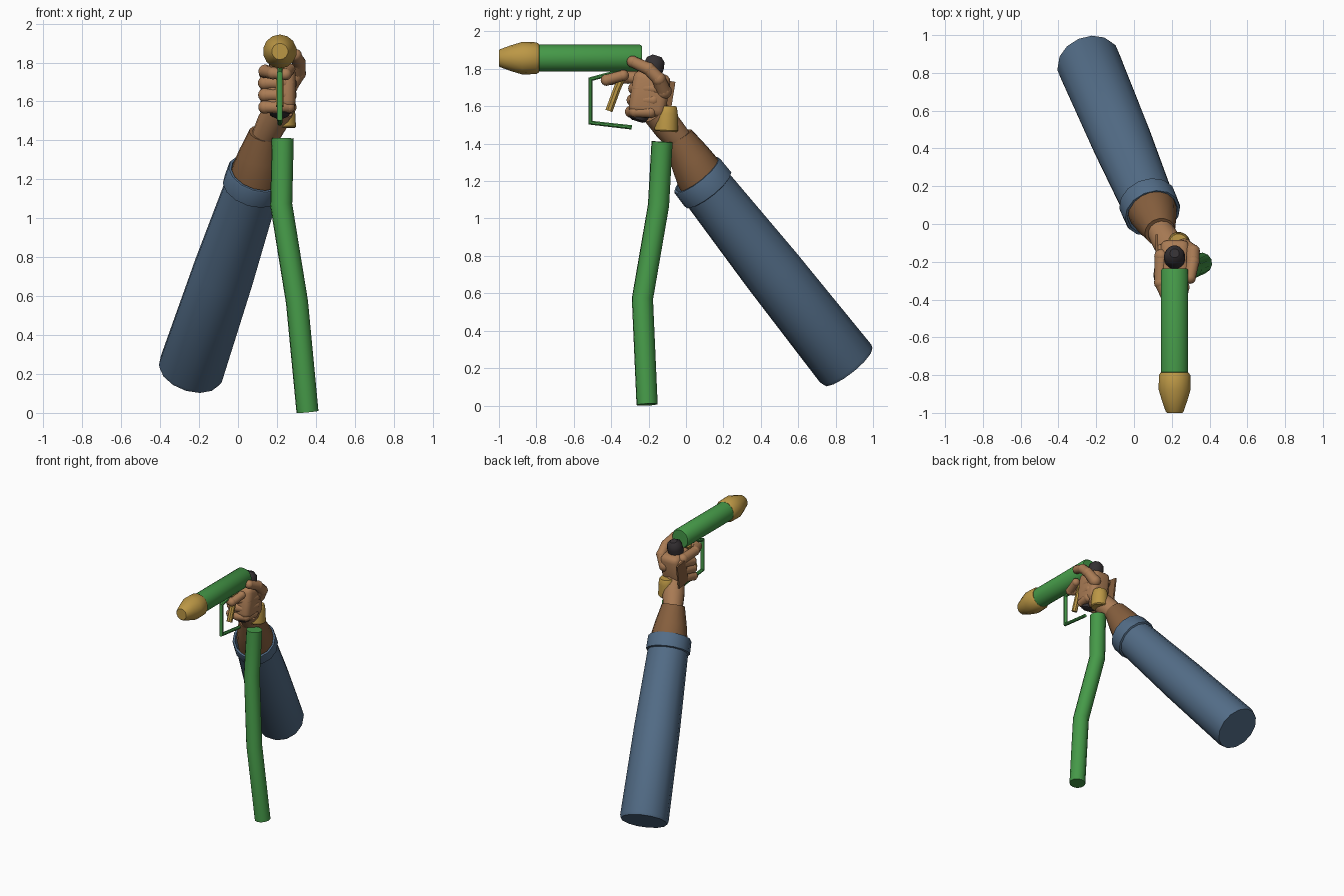
import bpy, bmesh, math
from mathutils import Vector, Matrix

if "Cube" in bpy.data.objects:
    bpy.data.objects.remove(bpy.data.objects["Cube"])


def material(name, rgb):
    m = bpy.data.materials.new(name)
    m.diffuse_color = (*rgb, 1)
    m.use_nodes = True
    m.node_tree.nodes["Principled BSDF"].inputs["Base Color"].default_value = m.diffuse_color
    return m


GREEN = material("green", (0.06, 0.32, 0.065))
GOLD = material("gold", (0.50, 0.31, 0.06))
BLUE = material("sleeve blue", (0.085, 0.15, 0.24))
SKIN = material("light brown", (0.40, 0.20, 0.09))
ARM = material("dark brown", (0.24, 0.115, 0.048))
BLACK = material("black", (0.035, 0.03, 0.033))


def finish(bm, name, mat, angle=40):
    bmesh.ops.recalc_face_normals(bm, faces=bm.faces)
    me = bpy.data.meshes.new(name)
    bm.to_mesh(me)
    bm.free()
    me.materials.append(mat)
    ob = bpy.data.objects.new(name, me)
    bpy.context.collection.objects.link(ob)
    bpy.ops.object.select_all(action='DESELECT')
    ob.select_set(True)
    bpy.context.view_layer.objects.active = ob
    bpy.ops.object.shade_smooth_by_angle(angle=math.radians(angle))
    return ob


def skin_rings(bm, rings, cap=True):
    n = len(rings[0])
    for a, b in zip(rings, rings[1:]):
        for i in range(n):
            bm.faces.new((a[i], a[(i + 1) % n], b[(i + 1) % n], b[i]))
    if cap:
        bm.faces.new(rings[0])
        bm.faces.new(rings[-1])


def ring(bm, centre, q, r, n):
    return [bm.verts.new(centre + q @ Vector((r * math.cos(a), r * math.sin(a), 0)))
            for a in (2 * math.pi * (i + 0.5) / n for i in range(n))]


def lathe(name, start, end, profile, mat, n=16, cap=True):
    """Revolve (fraction along axis, radius) pairs round the line start-end."""
    bm = bmesh.new()
    s, e = Vector(start), Vector(end)
    q = (e - s).to_track_quat('Z', 'Y')
    skin_rings(bm, [ring(bm, s.lerp(e, t), q, r, n) for t, r in profile], cap)
    return finish(bm, name, mat)


def tube(name, points, r, mat, n=12):
    """Mitred tube along a path."""
    bm = bmesh.new()
    p = [Vector(v) for v in points]
    d = [(b - a).normalized() for a, b in zip(p, p[1:])]
    q = d[0].to_track_quat('Z', 'Y')
    rings = [ring(bm, p[0], q, r, n)]
    for i in range(1, len(p)):
        mid = d[i - 1] + d[i] if i < len(d) else d[-1]
        mid.normalize()
        q = (q @ Vector((0, 0, 1))).rotation_difference(mid) @ q
        k = 1 / max(mid.dot(d[i - 1]), 0.6)
        rings.append(ring(bm, p[i], q, r * k ** 0.7, n))
    skin_rings(bm, rings)
    return finish(bm, name, mat)


def digit(name, points, radii, mat, n=12):
    """Finger made of spheres joined by tapered segments."""
    bm = bmesh.new()
    p = [Vector(v) for v in points]
    for c, r in zip(p, radii):
        bmesh.ops.create_uvsphere(bm, u_segments=n, v_segments=8, radius=r,
                                  matrix=Matrix.Translation(c))
    for i in range(len(p) - 1):
        q = (p[i + 1] - p[i]).to_track_quat('Z', 'Y')
        skin_rings(bm, [ring(bm, p[j], q, radii[j] * 0.96, n) for j in (i, i + 1)], False)
    return finish(bm, name, mat)


def block(name, centre, size, tilt, bevel, mat):
    bm = bmesh.new()
    bmesh.ops.create_cube(bm, size=1, matrix=Matrix.Translation(centre)
                          @ Matrix.Rotation(tilt, 4, 'X') @ Matrix.Diagonal((*size, 1)))
    if bevel:
        bmesh.ops.bevel(bm, geom=bm.edges[:], offset=bevel, segments=3,
                        profile=0.5, affect='EDGES')
    return finish(bm, name, mat)


X, Z = 0.215, 1.857

# Nozzle: barrel and tip
lathe("barrel", (X, -0.79, Z), (X, -0.235, Z),
      [(0, 0.068), (0.01, 0.073), (0.98, 0.073), (1, 0.066)], GREEN, 20)
lathe("nozzle_tip", (X, -1.0, Z), (X, -0.785, Z),
      [(0, 0.042), (0.03, 0.048), (0.3, 0.069), (0.58, 0.087), (0.93, 0.09 - 0.005), (1, 0.075)], GOLD, 14)

# Pistol grip, trigger and guard
lathe("grip", (X, -0.262, 1.52), (X, -0.155, 1.87),
      [(0, 0.03), (0.03, 0.05), (0.1, 0.056), (0.85, 0.056), (0.94, 0.05), (1, 0.025)], BLACK)
tube("trigger", [(X, -0.335, 1.77), (X, -0.37, 1.69), (X, -0.412, 1.575)], 0.021, GOLD, 8)
tube("trigger_guard", [(X, -0.36, 1.785), (X, -0.51, 1.745), (X, -0.51, 1.512),
                       (X, -0.29, 1.487)], 0.0125, GREEN, 8)

# Hose and its coupling
tube("hose", [(0.23, -0.128, 1.41), (0.222, -0.147, 1.07), (0.303, -0.233, 0.57),
              (0.357, -0.208, 0.005)], 0.057, GREEN, 12)
lathe("hose_coupling", (0.235, -0.106, 1.465), (0.235, -0.1, 1.602),
      [(0, 0.058), (0.05, 0.064), (0.7, 0.059), (0.95, 0.053), (1, 0.048)], GOLD)

# Sleeve and open cuff
S, C = Vector((-0.245, 0.865, 0.21)), Vector((0.098, 0.057, 1.232))
lathe("sleeve", S, C, [(0, 0.165), (0.015, 0.172), (0.5, 0.162), (0.93, 0.143)], BLUE, 14)
lathe("cuff", S, C, [(0.92, 0.14), (0.925, 0.156), (0.995, 0.154), (1, 0.15), (1, 0.137),
                     (0.93, 0.13)], BLUE, 14, False)

# Forearm and wrist
lathe("forearm", (0.08, 0.115, 1.16), (0.138, -0.042, 1.435),
      [(0, 0.132), (0.3, 0.13), (0.6, 0.112), (1, 0.082)], ARM, 16)
lathe("wrist", (0.135, -0.03, 1.41), (0.215, -0.165, 1.57),
      [(0, 0.07), (0.5, 0.078), (1, 0.075)], SKIN, 14)

# Hand: palm, back-of-hand plate, wrapped fingers
block("palm", (0.217, -0.195, 1.665), (0.155, 0.2, 0.235), -0.16, 0.04, SKIN)
block("hand_back_plate", (0.121, -0.125, 1.65), (0.012, 0.11, 0.18), -0.16, 0, ARM)
for i, part in enumerate(("middle", "ring", "little")):
    z = 1.695 - 0.062 * i
    y = -0.016 * i
    r = 0.036 - 0.001 * i
    digit(part + "_finger", [(0.15, -0.14 + y, z + 0.02), (0.138, -0.265 + y * 0.6, z),
                             (0.20, -0.275 + y * 0.6, z), (0.262, -0.255 + y * 0.6, z),
                             (0.267, -0.158 + y, z)],
          [r, r, r * 0.95, r * 0.9, r], SKIN)
digit("index_finger", [(0.145, -0.17, 1.745), (0.14, -0.31, 1.755), (0.18, -0.40, 1.745),
                       (0.245, -0.425, 1.74), (0.265, -0.335, 1.765)],
      [0.038, 0.035, 0.032, 0.031, 0.03], SKIN)

# Thumb over the grip on the other side
digit("thumb", [(0.265, -0.12, 1.68), (0.312, -0.145, 1.745), (0.312, -0.2, 1.80),
                (0.296, -0.285, 1.838)], [0.044, 0.038, 0.036, 0.032], SKIN)
